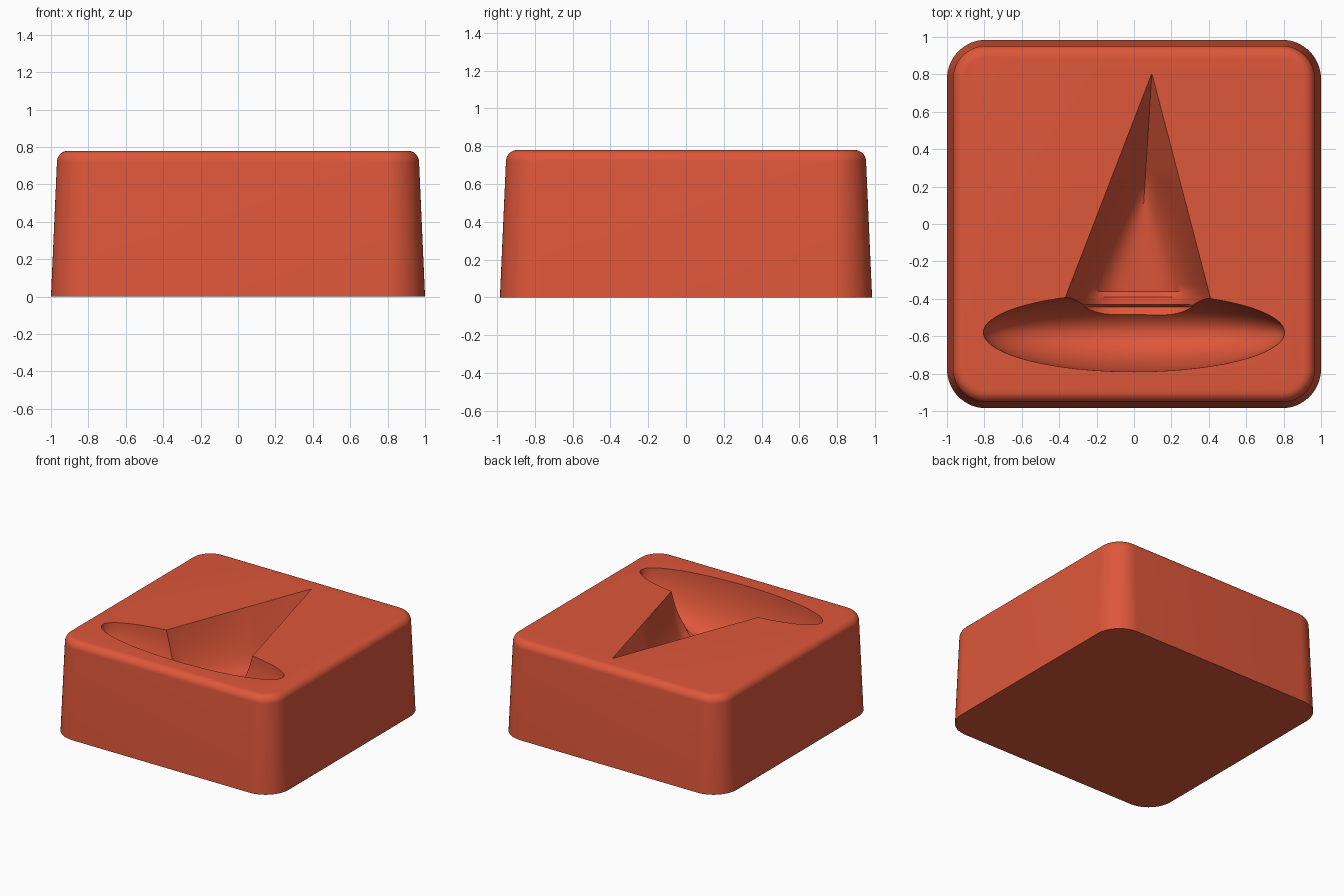
import bpy, bmesh, math
from mathutils import Vector

cube = bpy.data.objects.get("Cube")
if cube:
    bpy.data.objects.remove(cube, do_unlink=True)

TOP = 0.78

red = bpy.data.materials.new("brick red")
red.use_nodes = True
COLOUR = (0.73, 0.095, 0.042, 1)
red.diffuse_color = COLOUR
red.node_tree.nodes["Principled BSDF"].inputs["Base Color"].default_value = COLOUR


def loft(name, rings):
    """Skin a stack of equal-length closed rings and cap both ends."""
    bm = bmesh.new()
    rows = [[bm.verts.new(p) for p in ring] for ring in rings]
    n = len(rows[0])
    for a, b in zip(rows, rows[1:]):
        for i in range(n):
            j = (i + 1) % n
            bm.faces.new((a[i], a[j], b[j], b[i]))
    bm.faces.new(rows[0][::-1])
    bm.faces.new(rows[-1])
    bmesh.ops.recalc_face_normals(bm, faces=bm.faces)
    mesh = bpy.data.meshes.new(name)
    bm.to_mesh(mesh)
    bm.free()
    mesh.materials.append(red)
    obj = bpy.data.objects.new(name, mesh)
    bpy.context.collection.objects.link(obj)
    return obj


def rounded_rect(hx, hy, r, z, steps=16):
    ring = []
    for q, (sx, sy) in enumerate(((1, 1), (-1, 1), (-1, -1), (1, -1))):
        for k in range(steps + 1):
            a = (q + k / steps) * math.pi / 2
            ring.append(Vector((sx * (hx - r) + r * math.cos(a),
                                sy * (hy - r) + r * math.sin(a), z)))
    return ring


def lerp_table(table, y):
    for (y0, v0), (y1, v1) in zip(table, table[1:]):
        if y0 >= y >= y1:
            return v0 + (v1 - v0) * (y0 - y) / (y0 - y1)
    return table[-1][1]


# Tapered block with a rounded top rim
BEVEL = 0.06
rings = [rounded_rect(1.0, 0.985, 0.21, 0)]
for k in range(9):
    a = k / 8 * math.pi / 2
    inset = 0.032 + BEVEL * (1 - math.cos(a))
    rings.append(rounded_rect(1.0 - inset, 0.985 - inset, 0.21 - inset,
                              TOP - BEVEL + BEVEL * math.sin(a)))
block = loft("mould_block", rings)

# Pointed crown cavity: V-shaped at the tip, flat-floored at the base
DEPTH = [(0.8, 0.004), (0.24, 0.39), (-0.36, 0.42), (-0.39, 0.39),
         (-0.43, 0.39), (-0.445, 0.42), (-0.5, 0.38)]
POWER = [(0.8, 1), (0.24, 1.05), (-0.4, 4), (-0.5, 4)]
HALF = [(0.8, 0.002), (-0.4, 0.39), (-0.5, 0.39)]
MIDDLE = [(0.8, 0.095), (-0.4, 0.02), (-0.5, 0.02)]
stations = [0.8 - 0.04 * k for k in range(30)] + [y for y, _ in DEPTH[3:]]
sections = []
for y in stations:
    depth, power, half, mid = (lerp_table(t, y) for t in (DEPTH, POWER, HALF, MIDDLE))
    ring = [Vector((mid - half, y, TOP + 0.1))]
    for k in range(33):
        t = -math.cos(math.pi * k / 32)
        ring.append(Vector((mid + half * t, y, TOP - depth * (1 - abs(t) ** power))))
    ring.append(Vector((mid + half, y, TOP + 0.1)))
    sections.append(ring)
crown = loft("crown_cutter", sections)

# Wide brim cavity
bpy.ops.mesh.primitive_uv_sphere_add(segments=96, ring_count=48, radius=1,
                                     location=(0, -0.58, TOP))
brim = bpy.context.object
brim.name = "brim_cutter"
brim.scale = (0.805, 0.21, 0.44)
brim.data.materials.append(red)
bpy.context.view_layer.update()

# Carve both cavities
bpy.ops.object.select_all(action='DESELECT')
bpy.context.view_layer.objects.active = block
block.select_set(True)
for cutter in (crown, brim):
    cutter.hide_render = True
    mod = block.modifiers.new("carve", 'BOOLEAN')
    mod.operation = 'DIFFERENCE'
    mod.solver = 'EXACT'
    mod.object = cutter
    bpy.ops.object.modifier_apply(modifier=mod.name)
    bpy.data.objects.remove(cutter, do_unlink=True)

bpy.ops.object.shade_smooth_by_angle(angle=math.radians(30))
